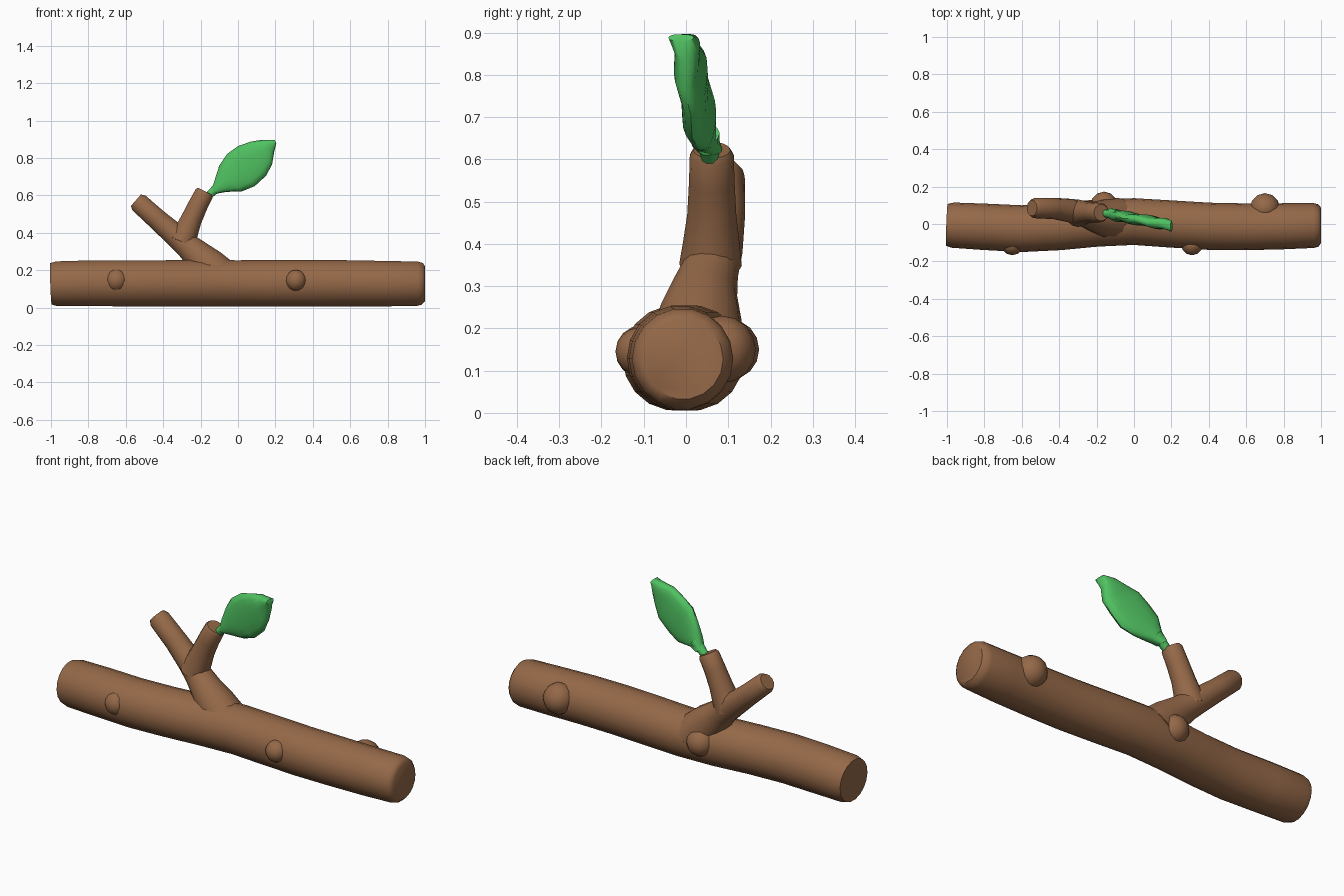
import bpy, bmesh, math
from mathutils import Vector

cube = bpy.data.objects.get("Cube")
if cube:
    bpy.data.objects.remove(cube, do_unlink=True)


def material(name, rgb):
    mat = bpy.data.materials.new(name)
    mat.use_nodes = True
    mat.diffuse_color = (*rgb, 1)
    mat.node_tree.nodes["Principled BSDF"].inputs["Base Color"].default_value = (*rgb, 1)
    return mat


bark = material("bark brown", (0.30, 0.14, 0.065))
green = material("leaf green", (0.08, 0.54, 0.12))


def finish(bm, name, mat, angle=42):
    bmesh.ops.recalc_face_normals(bm, faces=bm.faces)
    mesh = bpy.data.meshes.new(name)
    bm.to_mesh(mesh)
    bm.free()
    mesh.materials.append(mat)
    obj = bpy.data.objects.new(name, mesh)
    bpy.context.collection.objects.link(obj)
    bpy.ops.object.select_all(action='DESELECT')
    bpy.context.view_layer.objects.active = obj
    obj.select_set(True)
    bpy.ops.object.shade_smooth_by_angle(angle=math.radians(angle))
    return obj


def skin(bm, rings):
    """Join rings of points into a closed tube."""
    loops = [[bm.verts.new(p) for p in ring] for ring in rings]
    n = len(loops[0])
    for a, b in zip(loops, loops[1:]):
        for i in range(n):
            j = (i + 1) % n
            bm.faces.new((a[i], a[j], b[j], b[i]))
    bm.faces.new(loops[0])
    bm.faces.new(loops[-1])


def tube(name, mat, path, sides=14):
    """Sweep a round section along points of (x, y, z, radius)."""
    pts = [Vector(p[:3]) for p in path]
    rings = []
    for i, p in enumerate(pts):
        tangent = (pts[min(i + 1, len(pts) - 1)] - pts[max(i - 1, 0)]).normalized()
        across = Vector((0, 1, 0))
        across = (across - tangent * across.dot(tangent)).normalized()
        up = tangent.cross(across)
        angles = [math.tau * k / sides for k in range(sides)]
        rings.append([p + path[i][3] * (across * math.cos(a) + up * math.sin(a)) for a in angles])
    bm = bmesh.new()
    skin(bm, rings)
    return finish(bm, name, mat)


# Main log with a gentle sideways wave and chamfered ends
tube("log", bark, [
    (-1, -0.005, 0.127, 0.112), (-0.97, -0.006, 0.128, 0.121),
    (-0.8, -0.015, 0.13, 0.124), (-0.6, -0.025, 0.13, 0.125),
    (-0.4, -0.015, 0.13, 0.125), (-0.2, 0.005, 0.13, 0.126),
    (0, 0.013, 0.13, 0.125), (0.2, 0, 0.13, 0.126),
    (0.4, -0.012, 0.13, 0.126), (0.6, -0.015, 0.13, 0.125),
    (0.8, -0.012, 0.128, 0.123), (0.96, -0.008, 0.128, 0.12),
    (0.985, -0.007, 0.127, 0.113), (1, -0.007, 0.127, 0.095)], 18)

# Forked side branch, flared where it leaves the log
tube("long_branch", bark, [
    (-0.09, 0.025, 0.15, 0.115), (-0.16, 0.032, 0.225, 0.1),
    (-0.22, 0.042, 0.285, 0.08), (-0.27, 0.055, 0.33, 0.069),
    (-0.33, 0.07, 0.383, 0.064), (-0.43, 0.083, 0.47, 0.057),
    (-0.53, 0.085, 0.56, 0.054), (-0.546, 0.085, 0.574, 0.042)])
tube("short_branch", bark, [
    (-0.30, 0.058, 0.35, 0.074), (-0.275, 0.06, 0.41, 0.066),
    (-0.25, 0.061, 0.47, 0.058), (-0.215, 0.061, 0.545, 0.054),
    (-0.181, 0.061, 0.61, 0.052), (-0.175, 0.061, 0.622, 0.044)])

# Rounded knots on both sides of the log
knots = {"front_right_knot": (-0.65, -0.105, 0.145, 0.062),
         "front_left_knot": (0.31, -0.11, 0.145, 0.057),
         "back_right_knot": (-0.16, 0.1, 0.15, 0.073),
         "back_left_knot": (0.7, 0.085, 0.15, 0.08)}
for name, (x, y, z, r) in knots.items():
    bm = bmesh.new()
    bmesh.ops.create_uvsphere(bm, u_segments=12, v_segments=8, radius=r)
    bmesh.ops.translate(bm, verts=bm.verts, vec=(x, y, z))
    finish(bm, name, bark)

# Leaf stalk
tube("leaf_stalk", green, [
    (-0.17, 0.058, 0.585, 0.02), (-0.135, 0.055, 0.62, 0.023),
    (-0.09, 0.05, 0.66, 0.03)], 10)

# Leaf blade: sections from upper edge to lower edge, with faint ribs
upper = [(-0.14, 0.635), (-0.122, 0.69), (-0.10, 0.76), (-0.06, 0.82),
         (0, 0.863), (0.07, 0.888), (0.13, 0.897), (0.196, 0.896)]
lower = [(-0.11, 0.61), (-0.06, 0.619), (0.02, 0.621), (0.09, 0.65),
         (0.15, 0.705), (0.182, 0.765), (0.193, 0.83), (0.205, 0.88)]
rings = []
for i, ((ux, uz), (lx, lz)) in enumerate(zip(upper, lower)):
    ring = []
    for k in range(16):
        a = math.tau * k / 16
        t = 0.5 - 0.5 * math.cos(a)
        x, z = ux + (lx - ux) * t, uz + (lz - uz) * t
        s = math.sin(a)
        depth = 0.03 * math.copysign(abs(s) ** 0.7, s)
        rib = 0.004 * (-1) ** i
        y = 0.028 - 0.15 * x - 0.04 * (z - 0.75) + depth + rib
        ring.append((x, y, z))
    rings.append(ring)
bm = bmesh.new()
skin(bm, rings)
finish(bm, "leaf_blade", green, 50)
